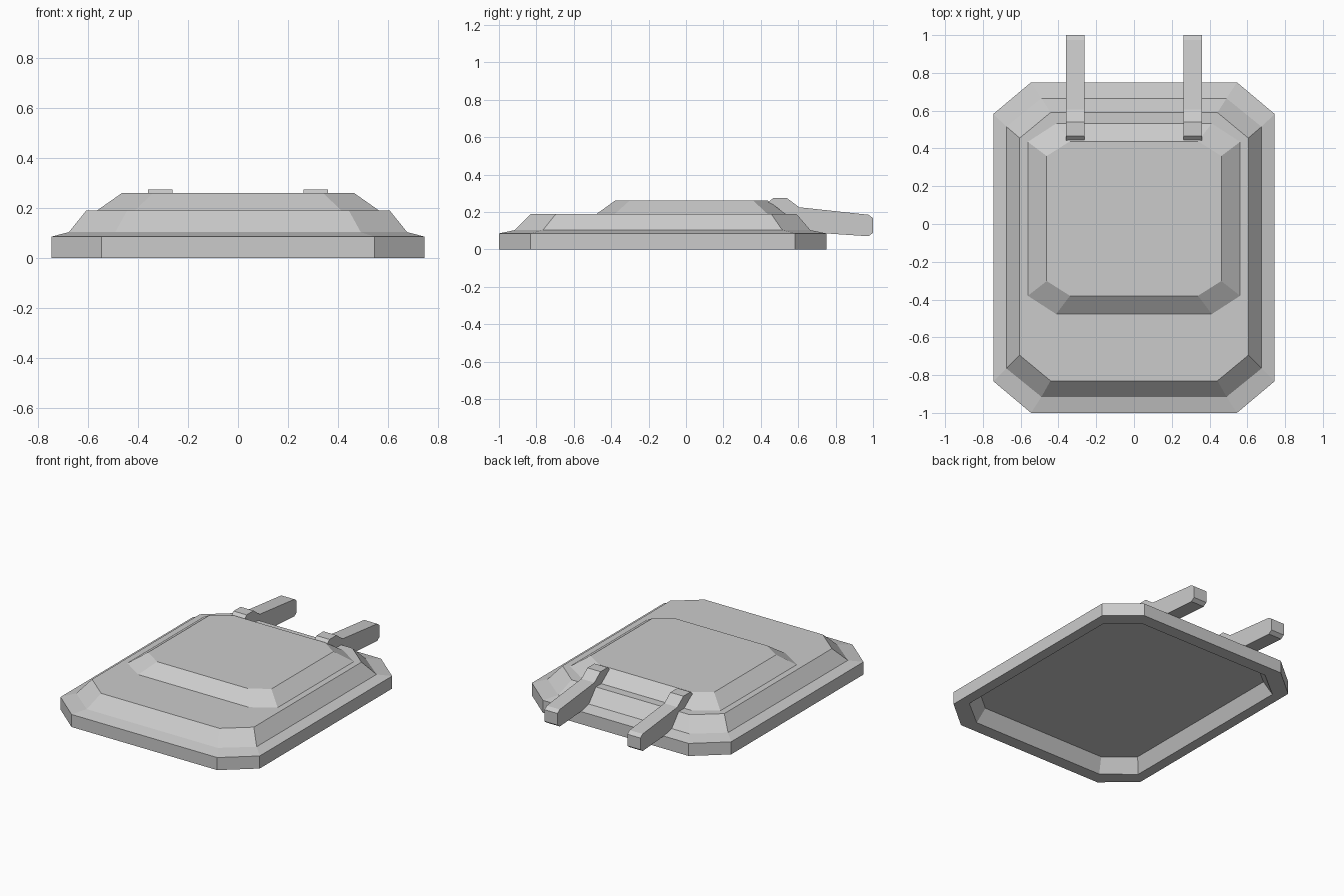
import bpy, bmesh

if "Cube" in bpy.data.objects:
    bpy.data.objects.remove(bpy.data.objects["Cube"])


def make_object(name, bm):
    bmesh.ops.recalc_face_normals(bm, faces=bm.faces)
    mesh = bpy.data.meshes.new(name)
    bm.to_mesh(mesh)
    bm.free()
    obj = bpy.data.objects.new(name, mesh)
    bpy.context.collection.objects.link(obj)
    return obj


def octagon(hx, y0, y1, cx, cy, z):
    """Rectangle with cut corners: half width, front, back, cut in x, cut in y."""
    return [(hx - cx, y0, z), (hx, y0 + cy, z), (hx, y1 - cy, z), (hx - cx, y1, z),
            (cx - hx, y1, z), (-hx, y1 - cy, z), (-hx, y0 + cy, z), (cx - hx, y0, z)]


def loft(name, rings, cap_start=True):
    bm = bmesh.new()
    loops = [[bm.verts.new(p) for p in octagon(*r)] for r in rings]
    for a, b in zip(loops, loops[1:]):
        for i in range(8):
            j = (i + 1) % 8
            bm.faces.new((a[i], a[j], b[j], b[i]))
    if cap_start:
        bm.faces.new(loops[0])
    bm.faces.new(loops[-1])
    return make_object(name, bm)


# Stepped base plate, from the recessed underside out to the rim and up to the top
loft("base_plate", [
    (0.635, -0.865, 0.62, 0.172, 0.143, 0.09),
    (0.675, -0.915, 0.665, 0.185, 0.15, 0.0),
    (0.745, -1.0, 0.75, 0.20, 0.168, 0.0),
    (0.745, -1.0, 0.75, 0.20, 0.168, 0.085),
    (0.675, -0.915, 0.665, 0.185, 0.15, 0.103),
    (0.605, -0.83, 0.59, 0.163, 0.135, 0.19),
])

# Raised upper panel
loft("upper_panel", [
    (0.562, -0.477, 0.532, 0.15, 0.097, 0.19),
    (0.462, -0.38, 0.438, 0.123, 0.078, 0.26),
], cap_start=False)

# Pair of bent bars reaching out of the back
profile = [(0.44, 0.25), (0.465, 0.274), (0.54, 0.274), (0.605, 0.225),
           (0.975, 0.185), (1.0, 0.167), (1.0, 0.088), (0.975, 0.07),
           (0.75, 0.085), (0.64, 0.09), (0.50, 0.185)]
for side, sign in (("left", -1), ("right", 1)):
    bm = bmesh.new()
    face = bm.faces.new([bm.verts.new((sign * 0.31 - 0.049, y, z)) for y, z in profile])
    ext = bmesh.ops.extrude_face_region(bm, geom=[face], use_keep_orig=True)
    moved = [v for v in ext["geom"] if isinstance(v, bmesh.types.BMVert)]
    bmesh.ops.translate(bm, verts=moved, vec=(0.098, 0, 0))
    make_object("rear_bar_" + side, bm)
